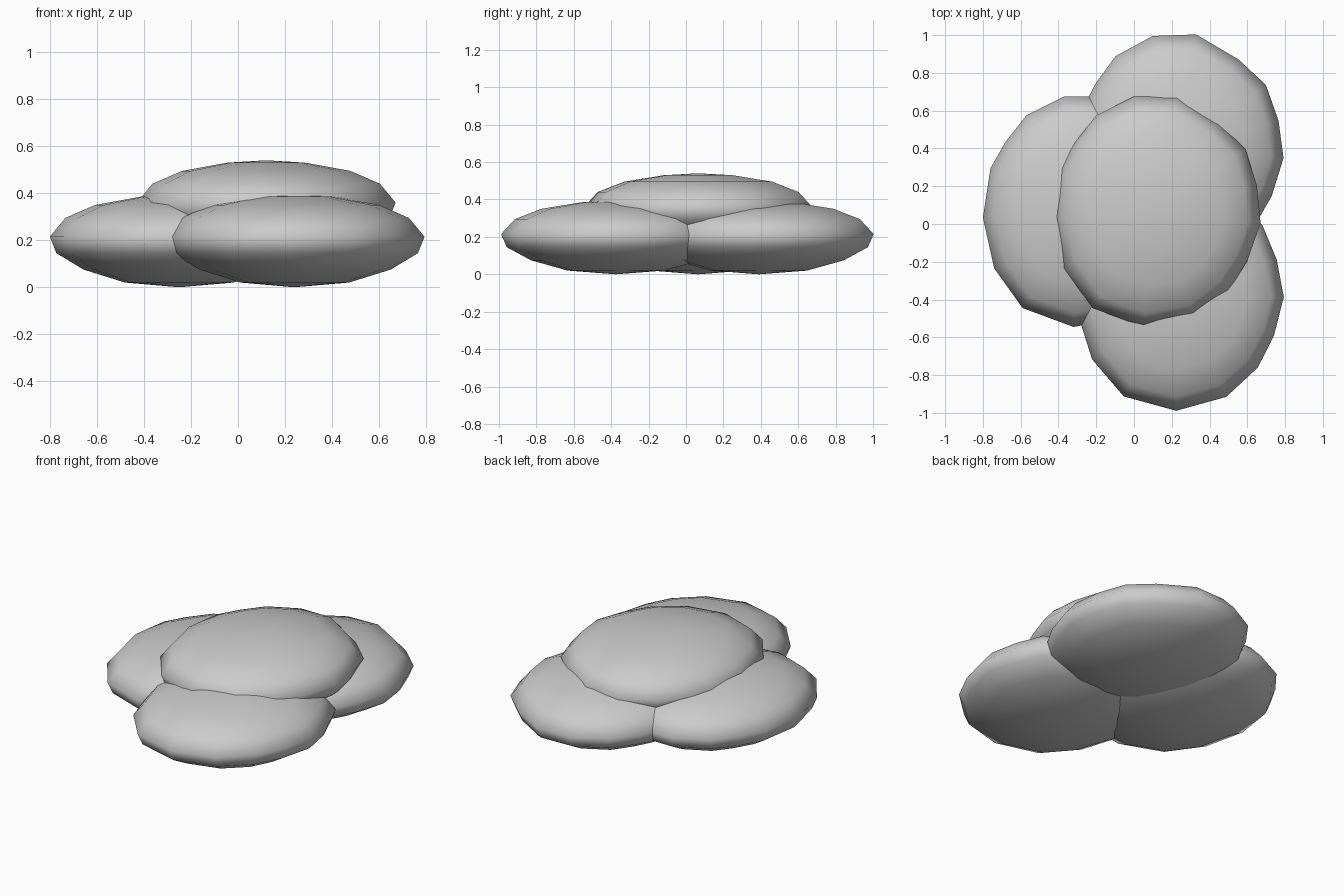
import bpy
import bmesh
import math

cube = bpy.data.objects.get("Cube")
if cube:
    bpy.data.objects.remove(cube, do_unlink=True)

# Stone material
stone_grey = bpy.data.materials.new("stone_grey")
stone_grey.use_nodes = True
colour = (0.6, 0.6, 0.6, 1.0)
stone_grey.diffuse_color = colour
shader = stone_grey.node_tree.nodes["Principled BSDF"]
shader.inputs["Base Color"].default_value = colour
shader.inputs["Roughness"].default_value = 0.8

# Widest outline of a stone, and its (scale, height) profile
OUTLINE = [(0.55, -0.06), (0.53, 0.14), (0.47, 0.33), (0.33, 0.47),
           (0.11, 0.61), (-0.12, 0.61), (-0.32, 0.51), (-0.43, 0.37),
           (-0.51, 0.23), (-0.55, -0.03), (-0.49, -0.3), (-0.34, -0.51),
           (-0.07, -0.61), (0.2, -0.56), (0.38, -0.42), (0.48, -0.26)]
PROFILE = [(0.42, 0.02), (0.74, 0.075), (0.95, 0.145), (1.0, 0.215),
           (0.88, 0.295), (0.65, 0.35), (0.3, 0.385)]
TOP = 0.395


def make_stone(name, location, turn):
    bm = bmesh.new()
    rings = [[bm.verts.new((x * s, y * s, z)) for x, y in OUTLINE]
             for s, z in PROFILE]
    bottom = bm.verts.new((0, 0, 0))
    top = bm.verts.new((0, 0, TOP))
    count = len(OUTLINE)
    for i in range(count):
        j = (i + 1) % count
        for low, high in zip(rings, rings[1:]):
            bm.faces.new((low[i], low[j], high[j], high[i]))
        bm.faces.new((bottom, rings[0][j], rings[0][i]))
        bm.faces.new((top, rings[-1][i], rings[-1][j]))
    for face in bm.faces:
        face.smooth = True
    bmesh.ops.recalc_face_normals(bm, faces=bm.faces)
    mesh = bpy.data.meshes.new(name)
    bm.to_mesh(mesh)
    bm.free()
    mesh.materials.append(stone_grey)
    stone = bpy.data.objects.new(name, mesh)
    stone.location = location
    stone.rotation_euler.z = math.radians(turn)
    bpy.context.collection.objects.link(stone)


# Three stones on the ground with one resting on top
make_stone("right_stone", (-0.25, 0.065, 0), 0)
make_stone("front_stone", (0.24, -0.375, 0), 5)
make_stone("back_stone", (0.24, 0.39, 0), 2)
make_stone("top_stone", (0.12, 0.065, 0.145), 0)
